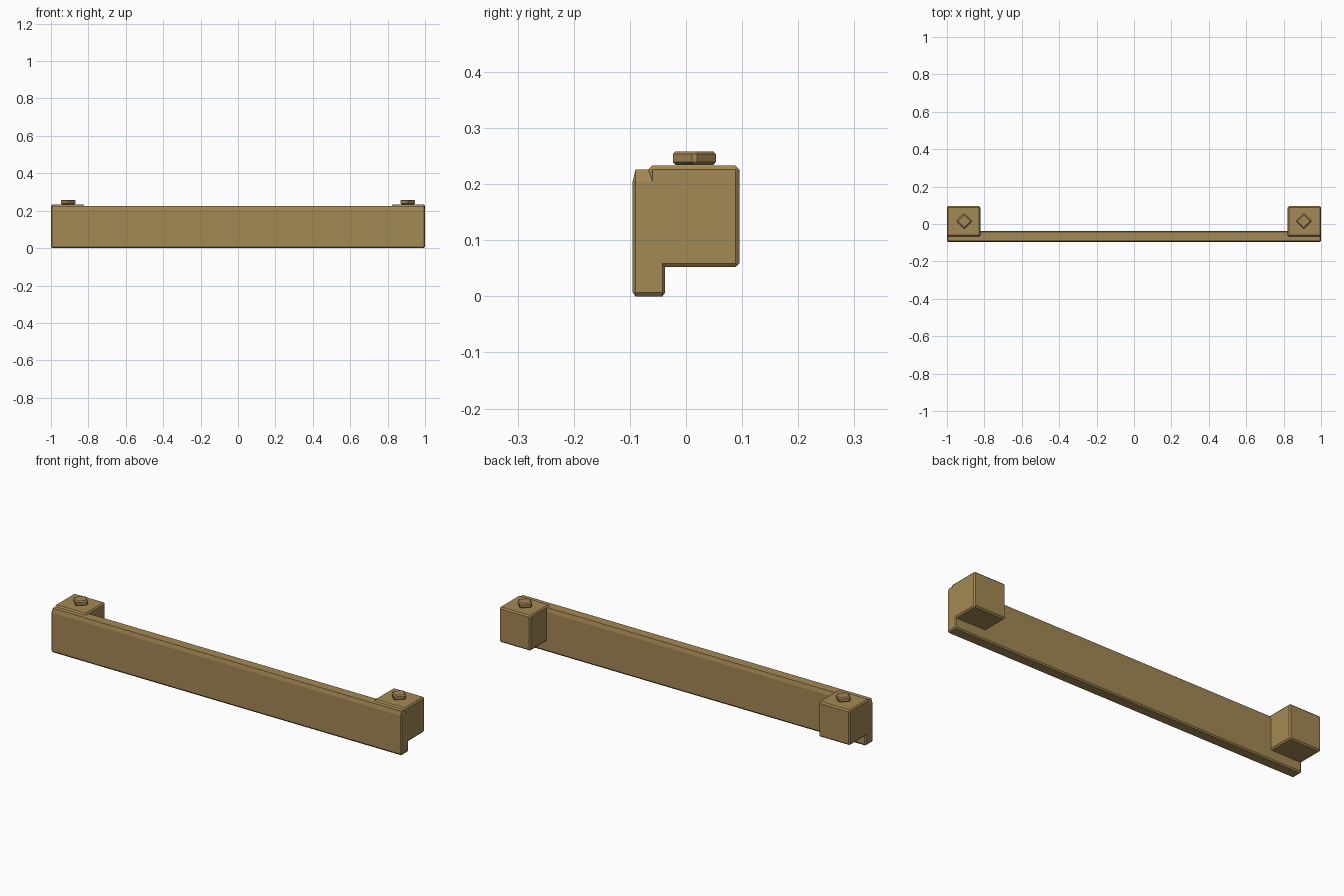
import bpy, bmesh, math
from itertools import product

if "Cube" in bpy.data.objects:
    bpy.data.objects.remove(bpy.data.objects["Cube"])

wood = bpy.data.materials.new("warm_wood")
wood.diffuse_color = (0.371, 0.246, 0.089, 1)
wood.use_nodes = True
wood.node_tree.nodes["Principled BSDF"].inputs["Base Color"].default_value = wood.diffuse_color


def chamfered_box(name, lo, hi, cut, top_cut=None, loc=(0, 0, 0), turn=0):
    """Box from lo to hi with flat chamfers; top_cut sets the drop of the upper chamfer."""
    bm = bmesh.new()
    for corner in product((0, 1), repeat=3):
        c = list(cut)
        if corner[2] and top_cut:
            c[2] = top_cut
        inner = [hi[i] - c[i] if corner[i] else lo[i] + c[i] for i in range(3)]
        for axis in range(3):          # one point on each of the three faces
            p = list(inner)
            p[axis] = hi[axis] if corner[axis] else lo[axis]
            bm.verts.new(p)
    bmesh.ops.convex_hull(bm, input=bm.verts)
    bmesh.ops.dissolve_limit(bm, angle_limit=0.01, verts=bm.verts, edges=bm.edges)
    bmesh.ops.recalc_face_normals(bm, faces=bm.faces)
    mesh = bpy.data.meshes.new(name)
    bm.to_mesh(mesh)
    bm.free()
    mesh.materials.append(wood)
    ob = bpy.data.objects.new(name, mesh)
    ob.location = loc
    ob.rotation_euler.z = turn
    bpy.context.collection.objects.link(ob)
    return ob


# Long front board with a taller chamfer along its top
chamfered_box("front_board", (-1, -0.095, 0), (1, -0.037, 0.226),
              (0.006, 0.005, 0.007), top_cut=0.021)

# End blocks, each with a square peg turned on its corner
for side, label in ((-1, "left"), (1, "right")):
    chamfered_box(label + "_block", (-0.089, -0.067, 0.052), (0.089, 0.095, 0.233),
                  (0.006, 0.007, 0.007), loc=(side * 0.911, 0, 0))
    chamfered_box(label + "_peg", (-0.03, -0.03, 0), (0.03, 0.03, 0.024),
                  (0.006, 0.006, 0.005), loc=(side * 0.908, 0.015, 0.2345),
                  turn=math.pi / 4)
